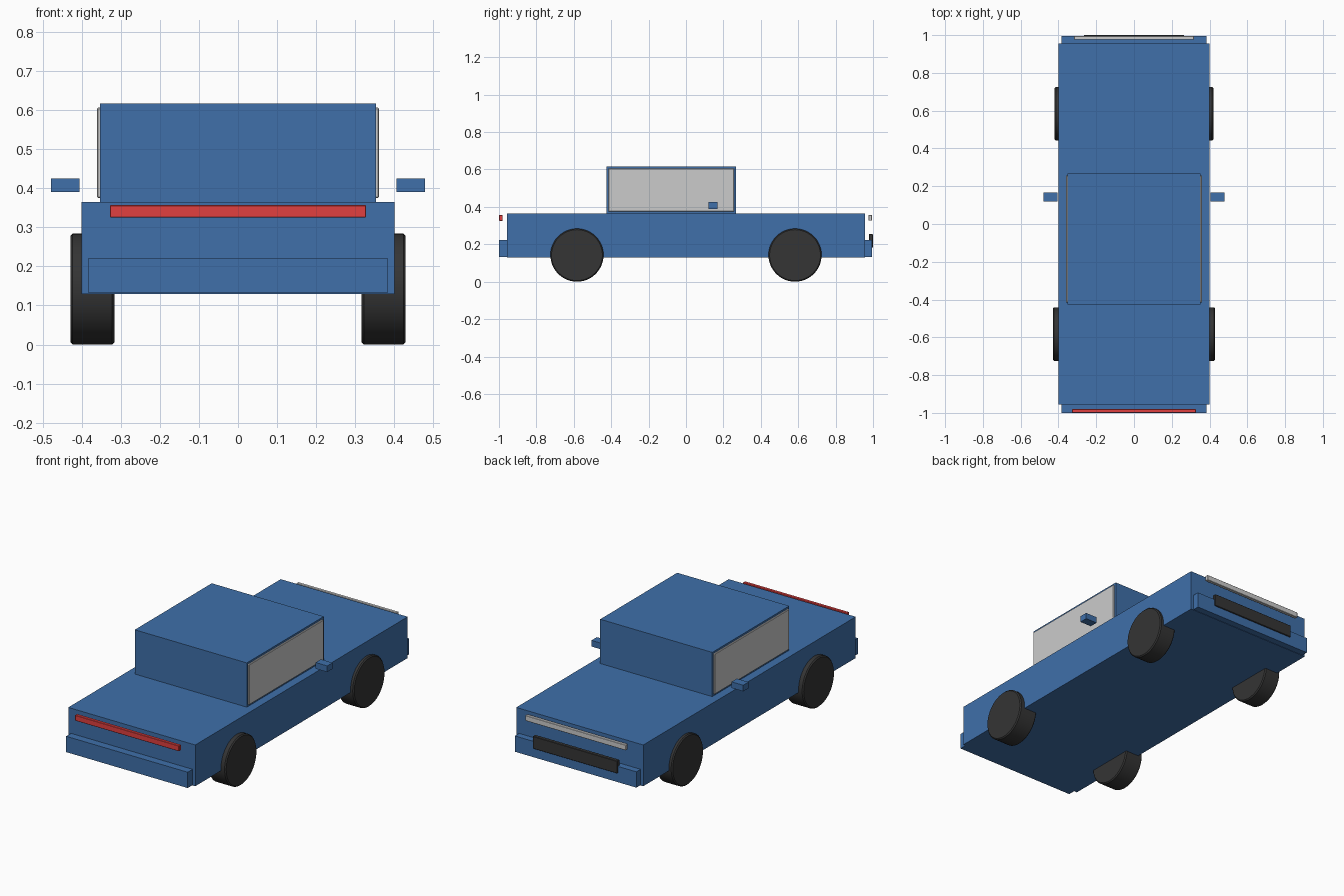
import bpy
import math

if "Cube" in bpy.data.objects:
    bpy.data.objects.remove(bpy.data.objects["Cube"])


def material(name, rgb):
    m = bpy.data.materials.new(name)
    m.diffuse_color = (*rgb, 1)
    m.use_nodes = True
    m.node_tree.nodes["Principled BSDF"].inputs["Base Color"].default_value = m.diffuse_color
    return m


BLUE = material("blue_paint", (0.05, 0.16, 0.40))
RED = material("red_lens", (0.75, 0.05, 0.05))
DARK = material("dark_rubber", (0.035, 0.035, 0.035))


def finish(obj, name, mat, bevel):
    obj.name = name
    if mat:
        obj.data.materials.append(mat)
    if bevel:
        mod = obj.modifiers.new("edge", 'BEVEL')
        mod.width = bevel
        mod.segments = 1
        mod.limit_method = 'ANGLE'
        mod.angle_limit = math.radians(40)
    return obj


def box(name, x, y, z, mat=None, bevel=0.0):
    """Box from (min, max) ranges along each axis."""
    bpy.ops.mesh.primitive_cube_add(size=1)
    obj = bpy.context.object
    obj.location = [(a + b) / 2 for a, b in (x, y, z)]
    obj.scale = [b - a for a, b in (x, y, z)]
    bpy.ops.object.transform_apply(location=False, rotation=False, scale=True)
    return finish(obj, name, mat, bevel)


def wheel(name, side, y, inner, outer):
    bpy.ops.mesh.primitive_cylinder_add(
        vertices=48, radius=0.142, depth=outer - inner,
        location=(side * (inner + outer) / 2, y, 0.142),
        rotation=(0, math.pi / 2, 0))
    bpy.ops.object.shade_smooth_by_angle(angle=math.radians(30))
    finish(bpy.context.object, name, DARK, 0.006)


# Body and cabin
box("body", (-0.40, 0.40), (-0.956, 0.956), (0.13, 0.365), BLUE)
box("cabin", (-0.353, 0.353), (-0.425, 0.268), (0.36, 0.617), BLUE)

# Bumpers
box("tail_bumper", (-0.383, 0.383), (-1.0, -0.94), (0.132, 0.222), BLUE)
box("nose_bumper", (-0.383, 0.383), (0.94, 0.994), (0.132, 0.222), BLUE)

# Light bars and grille, standing just off the body
box("tail_light_bar", (-0.328, 0.328), (-0.999, -0.98), (0.325, 0.357), RED, 0.002)
box("headlight_bar", (-0.317, 0.317), (0.976, 0.995), (0.326, 0.357), None, 0.002)
box("grille", (-0.266, 0.266), (0.978, 1.0), (0.183, 0.254), DARK, 0.002)

# Side windows, mirrors and wheels
for side, label in ((-1, "left"), (1, "right")):
    def span(a, b):
        return tuple(sorted((side * a, side * b)))
    box("side_window_" + label, span(0.345, 0.361), (-0.415, 0.257),
        (0.375, 0.606), None, 0.003)
    box("mirror_" + label, span(0.405, 0.478), (0.12, 0.168), (0.39, 0.425), BLUE)
    wheel("tail_wheel_" + label, side, -0.583, 0.316, 0.429)
    wheel("nose_wheel_" + label, side, 0.583, 0.318, 0.42)
